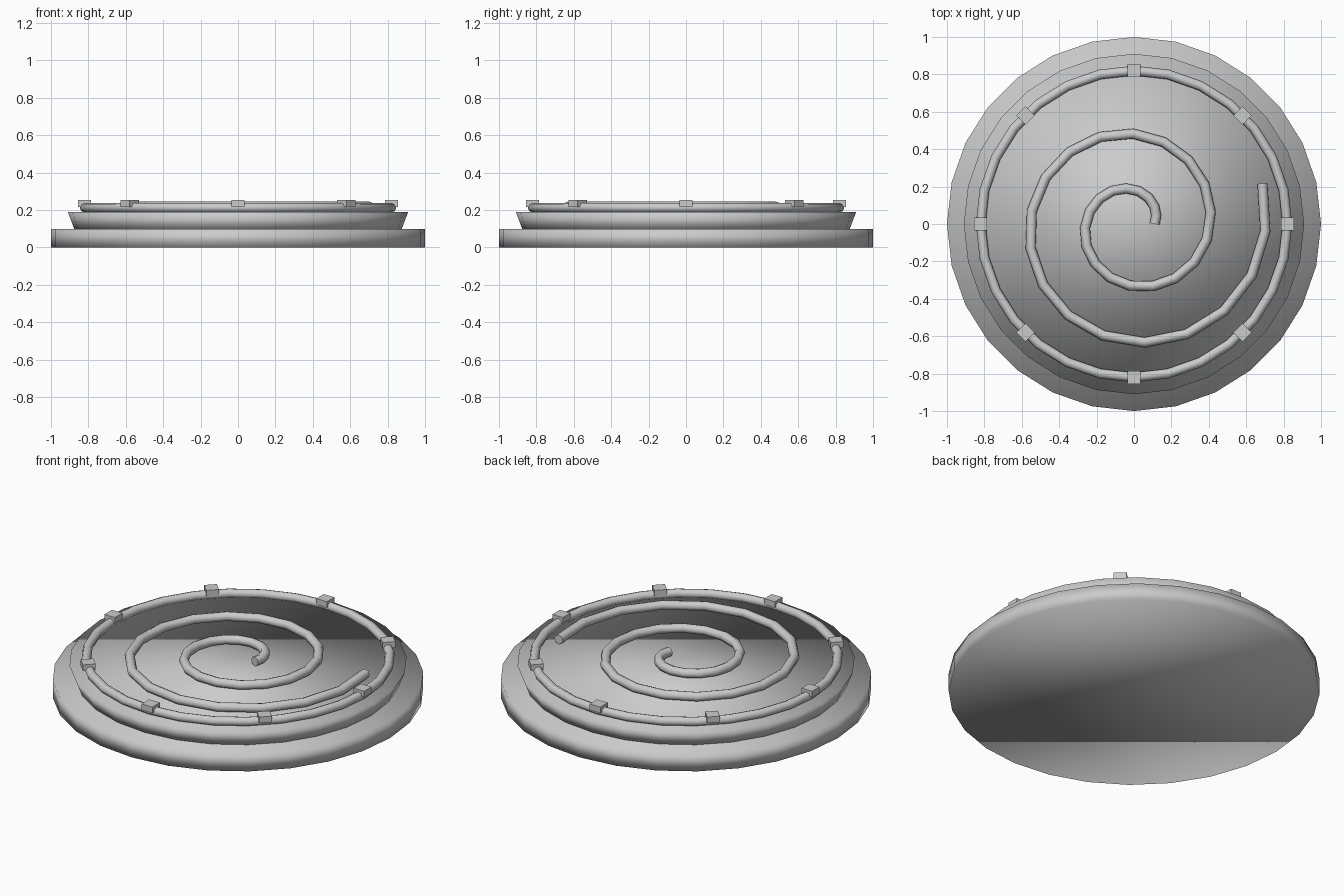
import bpy
from math import cos, sin, pi, radians

if "Cube" in bpy.data.objects:
    bpy.data.objects.remove(bpy.data.objects["Cube"])


def smooth(obj, name):
    obj.name = name
    for p in obj.data.polygons:
        p.use_smooth = True


def disc(name, r_bottom, r_top, z0, z1, sides=28):
    bpy.ops.mesh.primitive_cone_add(vertices=sides, radius1=r_bottom, radius2=r_top,
                                    depth=z1 - z0, location=(0, 0, (z0 + z1) / 2))
    smooth(bpy.context.object, name)


# Stacked base: straight lower disc, flared upper plate
disc("base_disc", 1.0, 1.0, 0.0, 0.10)
disc("upper_plate", 0.872, 0.91, 0.09, 0.19)

# Outer ring
bpy.ops.mesh.primitive_torus_add(major_radius=0.82, minor_radius=0.026,
                                 major_segments=28, minor_segments=8,
                                 location=(0, 0, 0.213))
smooth(bpy.context.object, "outer_ring")

# Spiral coil, just over two turns
SEGMENTS, SWEEP = 36, radians(737.5)
curve = bpy.data.curves.new("spiral_coil", 'CURVE')
curve.dimensions = '3D'
curve.bevel_depth = 0.027
curve.bevel_resolution = 2
curve.use_fill_caps = True
spline = curve.splines.new('POLY')
spline.points.add(SEGMENTS)
for i, p in enumerate(spline.points):
    a = SWEEP * i / SEGMENTS
    r = 0.11 + 0.61 * i / SEGMENTS
    p.co = (r * cos(a), r * sin(a), 0.218, 1)
coil = bpy.data.objects.new("spiral_coil", curve)
bpy.context.collection.objects.link(coil)

# Eight clips around the ring
for i in range(8):
    a = i * pi / 4
    bpy.ops.mesh.primitive_cube_add(size=1, location=(0.82 * cos(a), 0.82 * sin(a), 0.235),
                                    rotation=(0, 0, a))
    clip = bpy.context.object
    clip.name = f"ring_clip_{i + 1}"
    clip.scale = (0.07, 0.07, 0.036)
